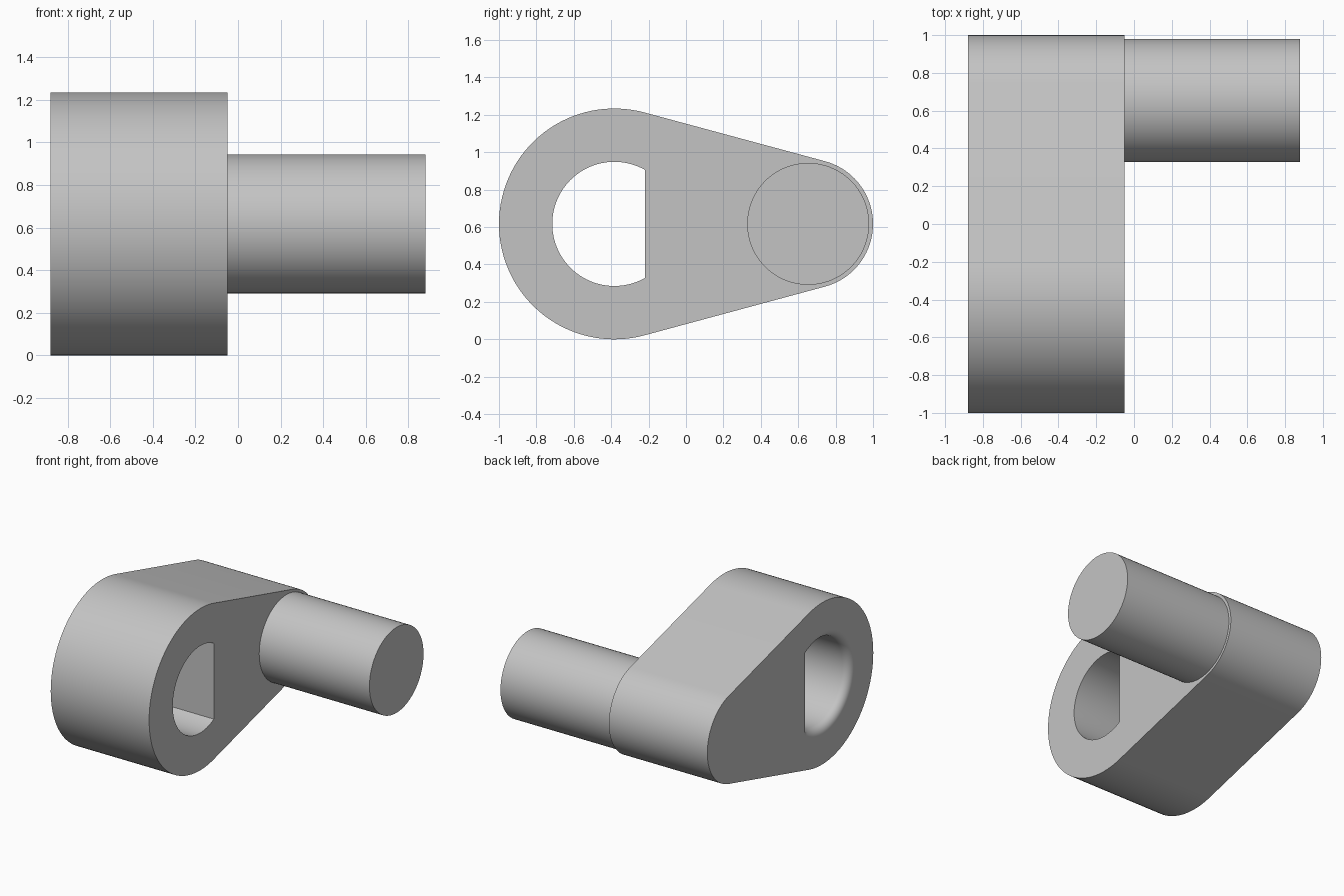
import bpy, bmesh, math

cube = bpy.data.objects.get("Cube")
if cube:
    bpy.data.objects.remove(cube, do_unlink=True)

# Main dimensions
CZ = 0.617                      # height of the shared axis plane
X0, X1, X2 = -0.88, -0.05, 0.88  # arm back, arm front, pin end
BIG_Y, BIG_R = -0.383, 0.617
SMALL_Y, SMALL_R = 0.653, 0.347
HOLE_R, FLAT = 0.332, 0.163
FILLET = 0.06

grey = bpy.data.materials.new("plain grey")
grey.use_nodes = True
colour = (0.55, 0.55, 0.55, 1)
grey.diffuse_color = colour
grey.node_tree.nodes["Principled BSDF"].inputs["Base Color"].default_value = colour


def arc(cy, r, a0, a1, n):
    """Points (y, z) on an arc, both ends included."""
    angles = [a0 + (a1 - a0) * i / n for i in range(n + 1)]
    return [(cy + r * math.cos(a), CZ + r * math.sin(a)) for a in angles]


def ring(bm, x, points):
    """Closed loop of vertices and edges at one x."""
    verts = [bm.verts.new((x, y, z)) for y, z in points]
    edges = [bm.edges.new((v, verts[i - 1])) for i, v in enumerate(verts)]
    return verts, edges


def skin(bm, a, b):
    """Wall of quads between two equal rings."""
    for i in range(len(a)):
        bm.faces.new((a[i - 1], a[i], b[i], b[i - 1]))


def finish(bm, name):
    bmesh.ops.recalc_face_normals(bm, faces=bm.faces)
    mesh = bpy.data.meshes.new(name)
    bm.to_mesh(mesh)
    bm.free()
    mesh.materials.append(grey)
    obj = bpy.data.objects.new(name, mesh)
    bpy.context.collection.objects.link(obj)
    bpy.ops.object.select_all(action='DESELECT')
    obj.select_set(True)
    bpy.context.view_layer.objects.active = obj
    bpy.ops.object.shade_smooth_by_angle(angle=math.radians(30))


# Crank arm: two round ends joined by tangent lines
tangent = math.acos((BIG_R - SMALL_R) / (SMALL_Y - BIG_Y))
outline = (arc(BIG_Y, BIG_R, tangent, 2 * math.pi - tangent, 64)
           + arc(SMALL_Y, SMALL_R, -tangent, tangent, 40))


def hole_outline(grow):
    """D-shaped hole, offset outwards by grow."""
    a = math.acos((FLAT + grow) / (HOLE_R + grow))
    return arc(BIG_Y, HOLE_R + grow, a, 2 * math.pi - a, 64)


bm = bmesh.new()
back, back_edges = ring(bm, X0, outline)
front, front_edges = ring(bm, X1, outline)
skin(bm, back, front)

# Hole wall, rounded over where it meets the back face
last, hole_front = ring(bm, X1, hole_outline(0))
STEPS = 8
for i in range(STEPS + 1):
    t = math.pi / 2 * i / STEPS
    loop, hole_back = ring(bm, X0 + FILLET * (1 - math.sin(t)),
                           hole_outline(FILLET * (1 - math.cos(t))))
    skin(bm, last, loop)
    last = loop

# Flat faces around the hole
bmesh.ops.triangle_fill(bm, use_beauty=True, edges=back_edges + hole_back)
bmesh.ops.triangle_fill(bm, use_beauty=True, edges=front_edges + hole_front)
finish(bm, "crank_arm")

# Crank pin
bm = bmesh.new()
circle = arc(0.653, 0.326, 0, 2 * math.pi, 72)[:-1]
inner, _ = ring(bm, X1, circle)
outer, _ = ring(bm, X2, circle)
skin(bm, inner, outer)
bm.faces.new(inner)
bm.faces.new(outer)
finish(bm, "crank_pin")
